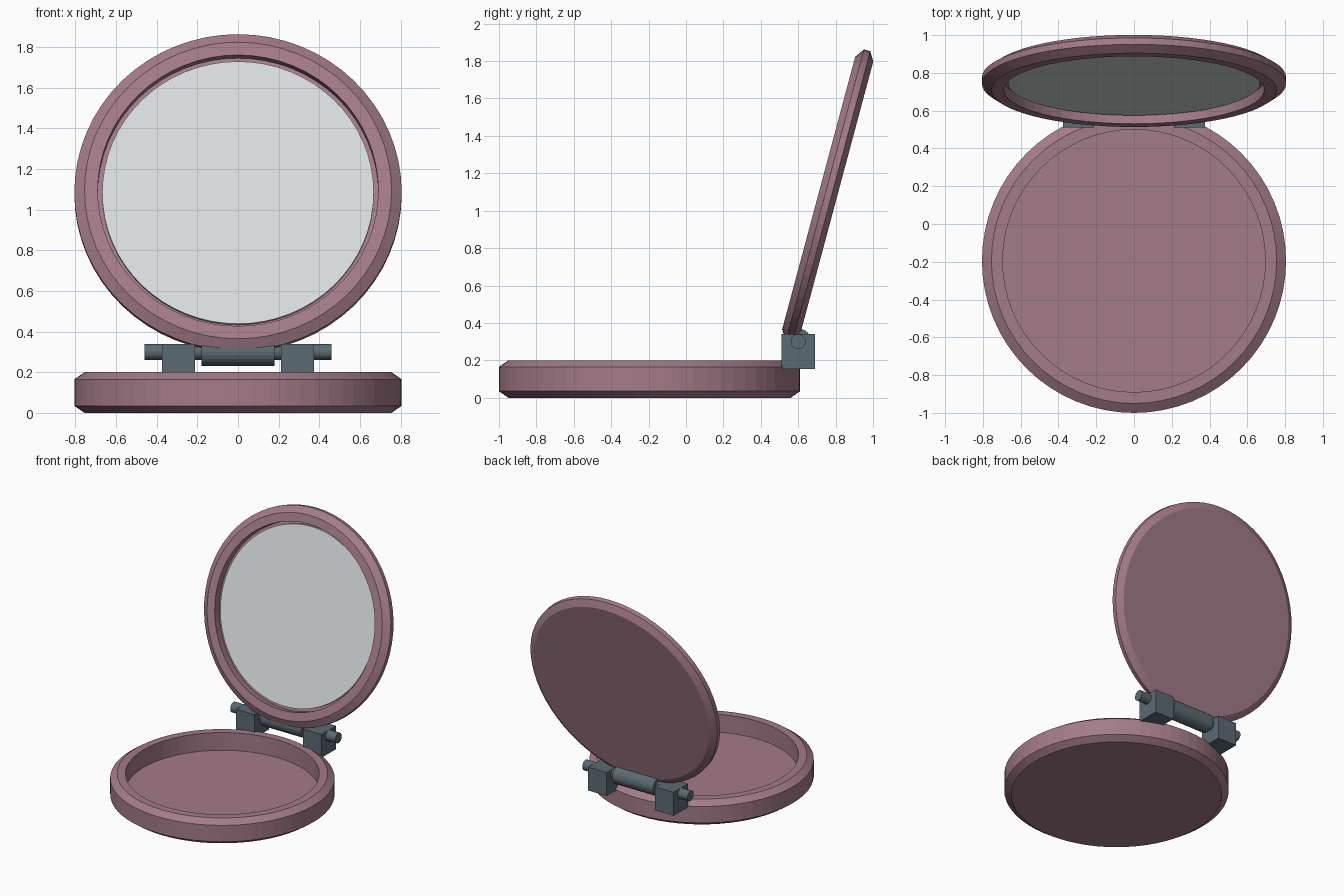
import bpy, bmesh
from math import sin, cos, pi, radians
from mathutils import Matrix, Vector

if "Cube" in bpy.data.objects:
    bpy.data.objects.remove(bpy.data.objects["Cube"])

HINGE = Vector((0, 0.6, 0.3))
CENTRE_Y = -0.195


def material(name, rgb):
    m = bpy.data.materials.new(name)
    m.diffuse_color = (*rgb, 1)
    m.use_nodes = True
    m.node_tree.nodes["Principled BSDF"].inputs["Base Color"].default_value = m.diffuse_color
    return m


pink = material("rose_shell", (0.37, 0.2, 0.25))
steel = material("hinge_metal", (0.105, 0.145, 0.17))
glass = material("mirror_glass", (0.7, 0.74, 0.75))


def finish(name, bm, mat):
    bmesh.ops.recalc_face_normals(bm, faces=bm.faces)
    me = bpy.data.meshes.new(name)
    bm.to_mesh(me)
    bm.free()
    me.materials.append(mat)
    ob = bpy.data.objects.new(name, me)
    bpy.context.collection.objects.link(ob)
    return ob


def lathe(name, profile, matrix, mat, n=64):
    """Closed solid turned about z from (radius, height) rings, capped at both ends."""
    bm = bmesh.new()
    rings = [[bm.verts.new((r * cos(2 * pi * i / n), r * sin(2 * pi * i / n), z))
              for i in range(n)] for r, z in profile]
    for a, b in zip(rings, rings[1:]):
        for i in range(n):
            j = (i + 1) % n
            bm.faces.new((a[i], a[j], b[j], b[i]))
    bm.faces.new(rings[0][::-1])
    bm.faces.new(rings[-1])
    bm.transform(matrix)
    return finish(name, bm, mat)


def box(name, lo, hi, mat):
    lo, hi = Vector(lo), Vector(hi)
    bm = bmesh.new()
    bmesh.ops.create_cube(bm, size=1)
    bm.transform(Matrix.Translation((lo + hi) / 2) @ Matrix.Diagonal((*(hi - lo), 1)))
    return finish(name, bm, mat)


# Base tray with chamfered rims and a round well
lathe("base_tray", [(0.755, 0), (0.805, 0.035), (0.805, 0.165), (0.755, 0.2),
                    (0.695, 0.2), (0.695, 0.06)],
      Matrix.Translation((0, CENTRE_Y, 0)), pink)

# Lid and mirror: placed closed (inside facing down), then swung open about the hinge
opened = (Matrix.Translation(HINGE) @ Matrix.Rotation(radians(-105), 4, 'X')
          @ Matrix.Translation(-HINGE) @ Matrix.Translation((0, CENTRE_Y, 0.2)))
lathe("lid", [(0.755, 0.1), (0.805, 0.07), (0.805, 0.035), (0.755, 0),
              (0.69, 0), (0.69, 0.06)], opened, pink)
lathe("mirror", [(0.668, 0.062), (0.668, 0.04)], opened, glass)

# Hinge: pin, centre barrel and two blocks
along_x = Matrix.Translation(HINGE) @ Matrix.Rotation(pi / 2, 4, 'Y')
lathe("hinge_pin", [(0.04, -0.46), (0.04, 0.46)], along_x, steel, 24)
lathe("hinge_barrel", [(0.07, -0.18), (0.07, 0.18)], along_x, steel, 24)
for side, x in (("left", -0.293), ("right", 0.293)):
    box(f"hinge_block_{side}", (x - 0.082, 0.51, 0.155), (x + 0.082, 0.69, 0.34), steel)
